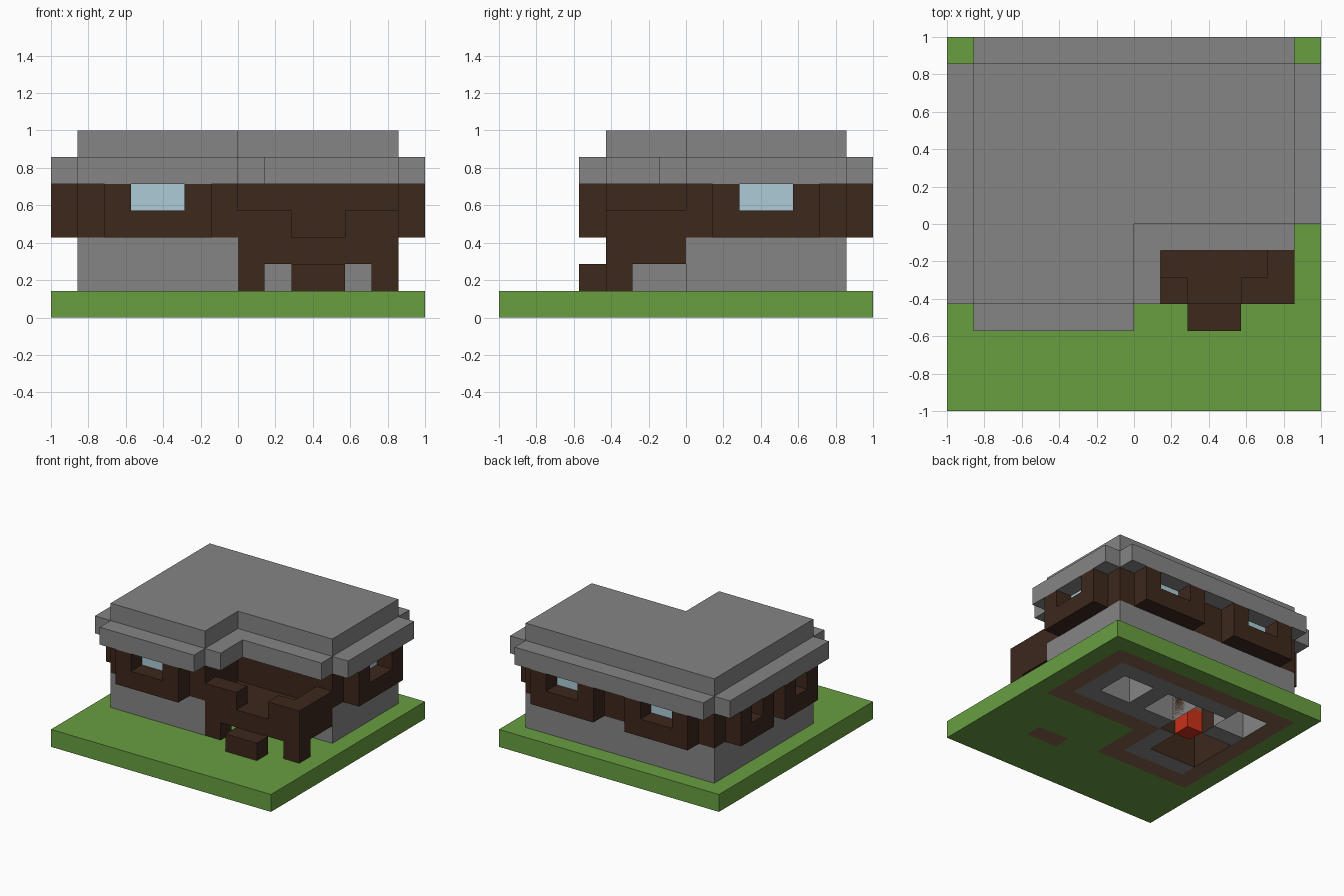
import bpy
import bmesh

U = 1 / 7  # one building block

cube = bpy.data.objects.get("Cube")
if cube:
    bpy.data.objects.remove(cube, do_unlink=True)


def material(name, rgb):
    m = bpy.data.materials.new(name)
    m.use_nodes = True
    color = (*rgb, 1)
    m.diffuse_color = color
    m.node_tree.nodes["Principled BSDF"].inputs["Base Color"].default_value = color
    return m


GRASS = material("grass green", (0.138, 0.345, 0.053))
STONE = material("stone grey", (0.235, 0.235, 0.235))
WOOD = material("dark wood", (0.047, 0.021, 0.012))
EARTH = material("earth brown", (0.23, 0.125, 0.08))
GLASS = material("pale glass", (0.42, 0.60, 0.68))
RED = material("red fabric", (0.60, 0.03, 0.01))


def finish(name, bm, *mats):
    mesh = bpy.data.meshes.new(name)
    bm.to_mesh(mesh)
    bm.free()
    for m in mats:
        mesh.materials.append(m)
    obj = bpy.data.objects.new(name, mesh)
    bpy.context.collection.objects.link(obj)
    return obj


def prism(name, pts, axis, lo, hi, mat, caps=("lo", "hi")):
    """Extrude a block-unit outline along an axis."""
    place = {"x": lambda p, d: (d, p[0], p[1]),
             "y": lambda p, d: (p[0], d, p[1]),
             "z": lambda p, d: (p[0], p[1], d)}[axis]
    bm = bmesh.new()
    rings = {key: [bm.verts.new([c * U for c in place(p, d)]) for p in pts]
             for key, d in (("lo", lo), ("hi", hi))}
    for i in range(len(pts)):
        a, b = rings["lo"], rings["hi"]
        bm.faces.new((a[i - 1], a[i], b[i], b[i - 1]))
    for key in caps:
        bm.faces.new(rings[key])
    bmesh.ops.recalc_face_normals(bm, faces=bm.faces)
    return finish(name, bm, mat)


def rect(a, b, c, d):
    return [(a, c), (b, c), (b, d), (a, d)]


def box(name, x, y, z, mat, caps=("lo", "hi")):
    return prism(name, rect(*x, *y), "z", *z, mat, caps)


def cell_grid():
    bm = bmesh.new()
    bmesh.ops.create_grid(bm, x_segments=14, y_segments=14, size=1)
    return bm


def center(f):
    return f.calc_center_median() / U


def in_house(x, y):
    return -6 < x < 6 and -3 < y < 6 and not (x > 0 and y < 0)


# Lawn edge, and a lawn top that stops at the house so it stays hollow
box("lawn_edge", (-7, 7), (-7, 7), (0, 1), GRASS, ())
bm = cell_grid()
inside = [f for f in bm.faces if in_house(center(f).x, center(f).y)]
bmesh.ops.delete(bm, geom=inside, context="FACES")
bmesh.ops.translate(bm, verts=bm.verts, vec=(0, 0, U))
bmesh.ops.dissolve_limit(bm, angle_limit=0.01, verts=bm.verts, edges=bm.edges)
finish("lawn_top", bm, GRASS)


# Foundation underside: earth ring, stone floor, hollow shafts
def underside(x, y):
    if 2 < x < 4 and -4 < y < -3:
        return 3
    if not in_house(x, y):
        return 0
    near = (-1, 0, 1)
    return 1 if all(in_house(x + i, y + j) for i in near for j in near) else 3


bm = cell_grid()
bmesh.ops.reverse_faces(bm, faces=bm.faces)
for f in bm.faces:
    f.material_index = underside(center(f).x, center(f).y)

shafts = [(1, [(2, 4, 2, 4)]), (1, [(-1, 1, 2, 4)]), (1, [(-5, -3, 3, 5)]),
          (2, [(-3, -1, 1, 4), (-5, -2, -1, 2)])]
for index, areas in shafts:
    cells = []
    for f in bm.faces:
        c = center(f)
        flat = abs(c.z) < 0.01
        if flat and any(a < c.x < b and d < c.y < e for a, b, d, e in areas):
            cells.append(f)
    geom = bmesh.ops.extrude_face_region(bm, geom=cells)["geom"]
    verts = [g for g in geom if isinstance(g, bmesh.types.BMVert)]
    bmesh.ops.translate(bm, verts=verts, vec=(0, 0, 3 * U))
    bmesh.ops.delete(bm, geom=[f for f in cells if f.is_valid], context="FACES_ONLY")
    for v in verts:
        for f in v.link_faces:
            f.material_index = index
finish("foundation", bm, GRASS, STONE, WOOD, EARTH)

# Hearth inside the house
box("hearth_fire", (-3, -2), (1, 2), (0.05, 1.3), RED)
box("hearth_mantel", (-3, -2), (1, 2), (1.3, 2.4), EARTH)

# House body and roof share one L-shaped plan
PLAN = [(-6, -3), (0, -3), (0, 0), (6, 0), (6, 6), (-6, 6)]
prism("stone_wall", PLAN, "z", 1, 3, STONE, ())
prism("wood_wall", PLAN, "z", 3, 5, WOOD, ())
prism("roof", PLAN, "z", 5, 7, STONE)

# Lower roof ledge around the plan, open at the outer corners
for name, x, y in (("left", (6, 7), (0, 6)), ("right", (-7, -6), (-3, 6)),
                   ("back", (-6, 6), (6, 7)), ("front", (-6, 0), (-4, -3)),
                   ("porch_side", (0, 1), (-3, 0)), ("porch_back", (1, 6), (-1, 0))):
    box("roof_ledge_" + name, x, y, (5, 6), STONE)


# Projecting window bays: U-shaped frame with the pane set back on the wall
def bay(name, axis, a, b, wall, out):
    u_shape = [(a, 3), (b, 3), (b, 5), (b - 1, 5), (b - 1, 4),
               (a + 1, 4), (a + 1, 5), (a, 5)]
    prism(name + "_window_frame", u_shape, axis, wall, wall + out, WOOD)
    prism(name + "_window_pane", rect(a + 1, b - 1, 4, 5), axis,
          wall, wall + out * 0.03, GLASS)


bay("front", "y", -5, -1, -3, -1)
bay("back_right", "y", -5, -1, 6, 1)
bay("back_left", "y", 1, 5, 6, 1)
bay("left", "x", 1, 5, 6, 1)
bay("right_rear", "x", 2, 5, -6, -1)
bay("right_front", "x", -2, 1, -6, -1)

# Porch: legs, deck edge and railing in one front profile
porch = [(0, 1), (1, 1), (1, 2), (5, 2), (5, 1), (6, 1),
         (6, 4), (4, 4), (4, 3), (2, 3), (2, 4), (0, 4)]
prism("porch_front", porch, "y", -3, -2, WOOD)
box("porch_deck", (0, 5), (-2, 0), (2, 3), WOOD)
box("porch_side_rail", (5, 6), (-2, 0), (2, 4), WOOD)
box("porch_step", (2, 4), (-4, -3), (1, 2), WOOD)
